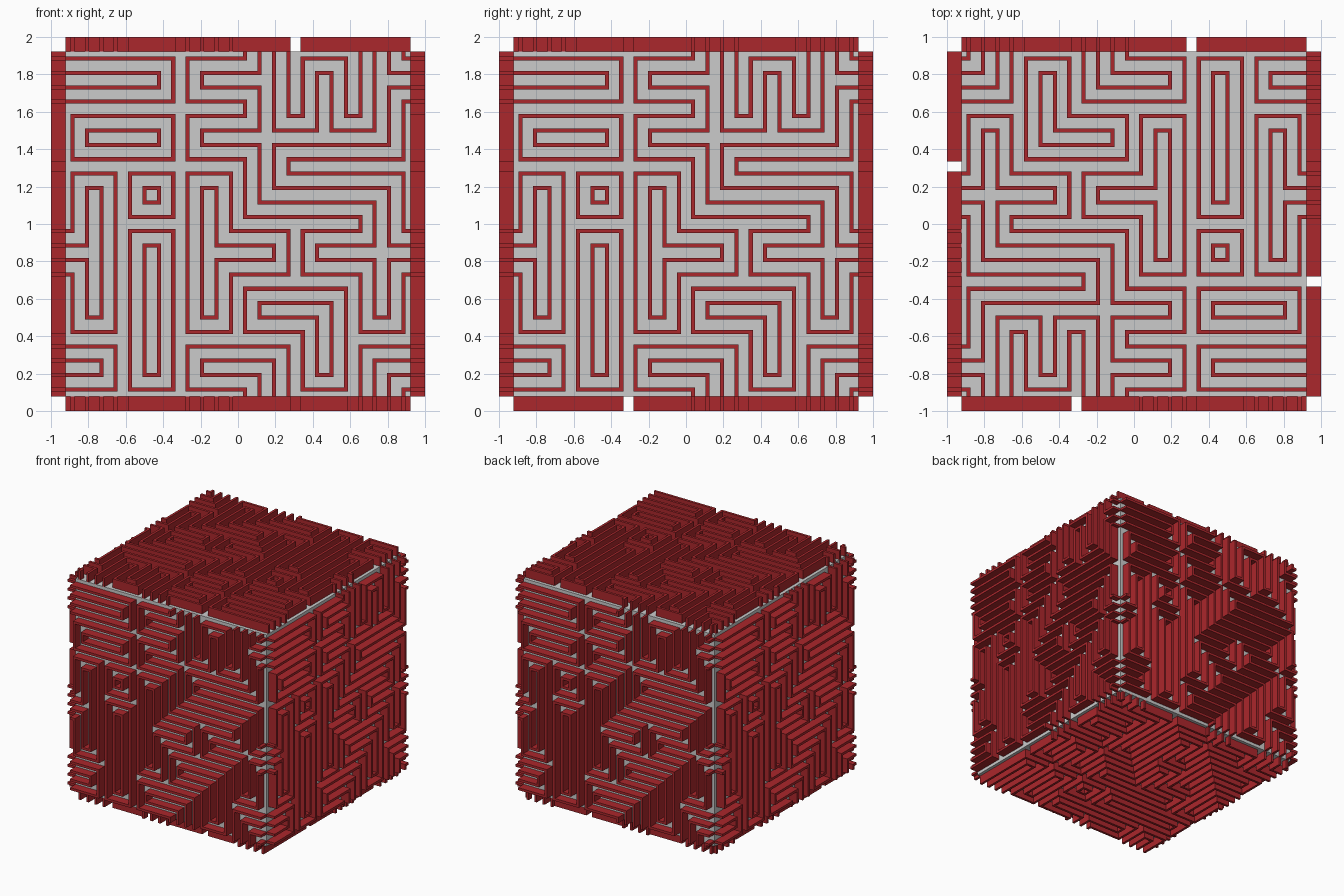
import bpy, bmesh
from mathutils import Vector, Matrix

if "Cube" in bpy.data.objects:
    bpy.data.objects.remove(bpy.data.objects["Cube"])

S = 1 / 13            # spacing between fins, also the fin height
HALF = 12 * S         # half size of the grey core
W = 0.14 * S          # half thickness of a fin

# Corridors joining the 6 x 6 blocks of a face (-1 and 6 run off the edge)
RUNS = [(-1, 5, 1, 5), (0, 4, 1, 4), (0, 1, 0, 3), (-1, 2, 0, 2), (-1, 0, 0, 0),
        (1, 0, 1, 2), (2, 1, 2, 3), (2, 2, 3, 2), (3, 3, 3, 6), (2, 5, 3, 5),
        (2, 4, 5, 4), (4, 4, 4, 5), (5, 4, 5, 6), (5, 5, 6, 5), (3, 3, 5, 3),
        (5, 1, 5, 3), (4, 2, 6, 2), (3, 1, 4, 1), (4, 0, 4, 1), (2, 0, 3, 0),
        (3, -1, 3, 0), (5, 0, 6, 0), (5, -1, 5, 0)]

links = set()
for x0, y0, x1, y1 in RUNS:
    dx, dy = int(x1 > x0), int(y1 > y0)
    for k in range(max(x1 - x0, y1 - y0)):
        a = (x0 + k * dx, y0 + k * dy)
        b = (a[0] + dx, a[1] + dy)
        links |= {(a, b), (b, a)}


def add_strip(bm, pts):
    """Flat mitred ribbon through three points."""
    d0, d1 = (pts[1] - pts[0]).normalized(), (pts[2] - pts[1]).normalized()
    n0, n1 = Vector((-d0.y, d0.x)), Vector((-d1.y, d1.x))
    offs = [n0, (n0 + n1) / (1 + n0.dot(n1)), n1]
    left = [bm.verts.new((p + o * W).to_3d()) for p, o in zip(pts, offs)]
    right = [bm.verts.new((p - o * W).to_3d()) for p, o in zip(pts, offs)]
    for i in range(2):
        bm.faces.new((right[i], right[i + 1], left[i + 1], left[i]))


# Maze relief: two nested outlines around every corridor, built by block quarters
bm = bmesh.new()
for bx in range(6):
    for by in range(6):
        c = Vector((4 * bx - 10, 4 * by - 10))
        for sx in (-1, 1):
            for sy in (-1, 1):
                x_open = ((bx, by), (bx + sx, by)) in links
                y_open = ((bx, by), (bx, by + sy)) in links
                for d in (0.5, 1.5):
                    ends = []
                    if x_open:
                        ends.append((sx * 2, sy * d))
                    if not y_open:
                        ends.append((0, sy * d))
                    if y_open:
                        ends.append((sx * d, sy * 2))
                    if not x_open:
                        ends.append((sx * d, 0))
                    path = [ends[0], (sx * d, sy * d), ends[1]]
                    add_strip(bm, [(c + Vector(p)) * S for p in path])
bmesh.ops.remove_doubles(bm, verts=bm.verts[:], dist=1e-4)
ext = bmesh.ops.extrude_face_region(bm, geom=bm.faces[:])
top = [g for g in ext["geom"] if isinstance(g, bmesh.types.BMVert)]
bmesh.ops.translate(bm, verts=top, vec=(0, 0, S))
bmesh.ops.recalc_face_normals(bm, faces=bm.faces[:])
relief = bpy.data.meshes.new("maze_relief")
bm.to_mesh(relief)
bm.free()

red = bpy.data.materials.new("dark_red")
red.diffuse_color = (0.41, 0.02, 0.025, 1)
red.use_nodes = True
red.node_tree.nodes["Principled BSDF"].inputs["Base Color"].default_value = red.diffuse_color
relief.materials.append(red)

# Grey core
bpy.ops.mesh.primitive_cube_add(size=2 * HALF, location=(0, 0, 1))
bpy.context.object.name = "core"

# One relief per side, given by its own right and up directions
SIDES = {"front": ((1, 0, 0), (0, 0, 1)), "right": ((0, 1, 0), (0, 0, 1)),
         "back": ((-1, 0, 0), (0, 0, 1)), "left": ((0, -1, 0), (0, 0, 1)),
         "top": ((-1, 0, 0), (0, -1, 0)), "bottom": ((0, 1, 0), (1, 0, 0))}
for name, (u, v) in SIDES.items():
    u, v = Vector(u), Vector(v)
    n = u.cross(v)
    ob = bpy.data.objects.new(name + "_maze", relief)
    bpy.context.collection.objects.link(ob)
    rot = Matrix((u, v, n)).transposed().to_4x4()
    ob.matrix_world = Matrix.Translation(n * HALF + Vector((0, 0, 1))) @ rot
